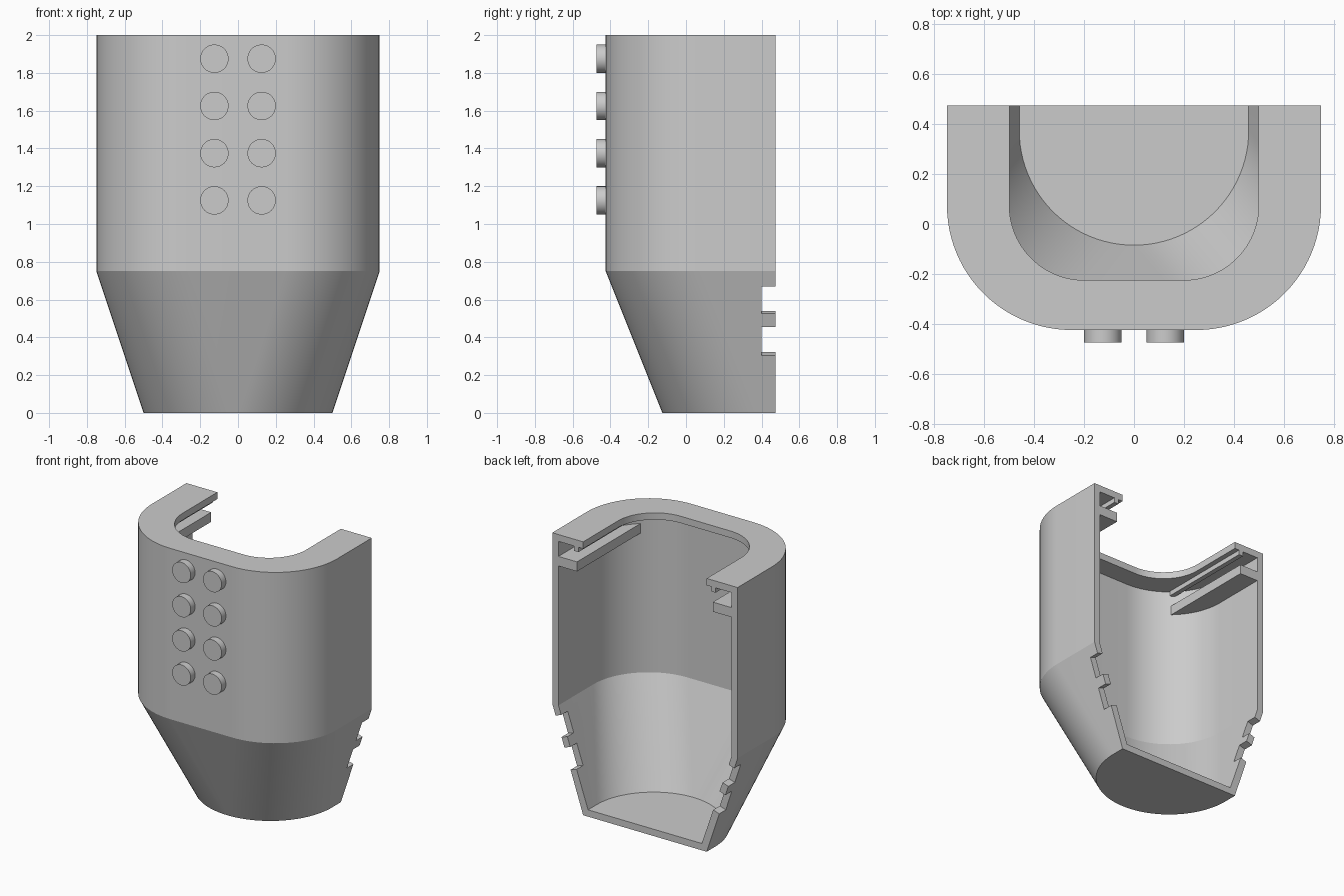
import bpy
import bmesh
import math
from mathutils import Matrix, Vector

BACK = 0.475
STEPS = 24
SLOPE = math.atan2(0.25, 0.75)

cube = bpy.data.objects.get("Cube")
if cube:
    bpy.data.objects.remove(cube)

grey = bpy.data.materials.new("light grey plastic")
grey.use_nodes = True
grey.diffuse_color = (0.6, 0.6, 0.6, 1)
grey.node_tree.nodes["Principled BSDF"].inputs["Base Color"].default_value = (0.6, 0.6, 0.6, 1)


def add_object(name, bm):
    bmesh.ops.recalc_face_normals(bm, faces=bm.faces)
    mesh = bpy.data.meshes.new(name)
    bm.to_mesh(mesh)
    bm.free()
    mesh.materials.append(grey)
    obj = bpy.data.objects.new(name, mesh)
    bpy.context.collection.objects.link(obj)
    return obj


def activate(obj):
    bpy.ops.object.select_all(action="DESELECT")
    obj.select_set(True)
    bpy.context.view_layer.objects.active = obj


def smooth(obj):
    activate(obj)
    bpy.ops.object.shade_smooth_by_angle(angle=math.radians(15))


def u_ring(bm, cx, cy, radius, z):
    """U-shaped outline, open at the back, running from +x round to -x."""
    half = [(cx + radius, BACK)]
    for i in range(STEPS + 1):
        a = math.pi / 2 * i / STEPS
        half.append((cx + radius * math.cos(a), cy - radius * math.sin(a)))
    points = half + [(-x, y) for x, y in reversed(half)]
    return [bm.verts.new((x, y, z)) for x, y in points]


def add_box(bm, size, place):
    bmesh.ops.create_cube(bm, size=1, matrix=place @ Matrix.Diagonal((*size, 1)))


# Hollow half shell: outside, rim, lip underside, inside, floor
bm = bmesh.new()
rings = [u_ring(bm, *r) for r in (
    (0, 0.375, 0.5, 0),
    (0.25, 0.075, 0.5, 0.75),
    (0.25, 0.075, 0.5, 2),
    (0.2, 0.075, 0.3, 2),
    (0.2, 0.075, 0.3, 1.95),
    (0.25, 0.075, 0.45, 1.95),
    (0.25, 0.075, 0.45, 0.75),
    (0, 0.375, 0.46, 0.05),
)]
for a, b in zip(rings, rings[1:]):
    for i in range(len(a) - 1):
        bm.faces.new((a[i], a[i + 1], b[i + 1], b[i]))
bm.faces.new(rings[0])
bm.faces.new(rings[-1])
bm.faces.new([r[0] for r in rings] + [r[-1] for r in reversed(rings)])
bmesh.ops.remove_doubles(bm, verts=bm.verts, dist=0.0001)
shell = add_object("half_shell", bm)

# Notches through the tapered back edges, square to the slope
bm = bmesh.new()
for side in (1, -1):
    for low, high in ((0.305, 0.455), (0.525, 0.67)):
        z = (low + high) / 2
        place = (Matrix.Translation((side * (0.5 + z / 3), 0.5, z))
                 @ Matrix.Rotation(side * SLOPE, 4, "Y"))
        add_box(bm, (0.2, 0.2, (high - low) / math.cos(SLOPE)), place)
cutter = add_object("notch_cutter", bm)
cutter.hide_render = True
cut = shell.modifiers.new("notches", "BOOLEAN")
cut.operation = "DIFFERENCE"
cut.solver = "EXACT"
cut.object = cutter
activate(shell)
bpy.ops.object.modifier_apply(modifier=cut.name)
bpy.data.objects.remove(cutter)
smooth(shell)

# Slide rails that follow the inner wall, with a thin rib under the lip
for side, label in ((1, "left"), (-1, "right")):
    radius = 0.452
    end = math.acos(0.3 / radius)
    outline = [(0.55, BACK), (0.25 + radius, BACK)]
    for i in range(STEPS + 1):
        a = end * i / STEPS
        outline.append((0.25 + radius * math.cos(a), 0.075 - radius * math.sin(a)))
    bm = bmesh.new()
    face = bm.faces.new([bm.verts.new((side * x, y, 1.77)) for x, y in outline])
    top = bmesh.ops.extrude_face_region(bm, geom=[face])["geom"]
    bmesh.ops.translate(bm, vec=Vector((0, 0, 0.07)),
                        verts=[v for v in top if isinstance(v, bmesh.types.BMVert)])
    smooth(add_object(label + "_slide_rail", bm))

    bm = bmesh.new()
    add_box(bm, (0.035, 0.735, 0.04), Matrix.Translation((side * 0.555, 0.1075, 1.935)))
    add_object(label + "_lip_rib", bm)

# Two columns of round studs on the front
for side, label in ((1, "left"), (-1, "right")):
    for row in range(4):
        bm = bmesh.new()
        place = (Matrix.Translation((side * 0.125, -0.4475, 1.125 + row * 0.25))
                 @ Matrix.Rotation(math.pi / 2, 4, "X"))
        bmesh.ops.create_cone(bm, cap_ends=True, segments=48, radius1=0.075,
                              radius2=0.075, depth=0.055, matrix=place)
        smooth(add_object(f"{label}_stud_{row + 1}", bm))
